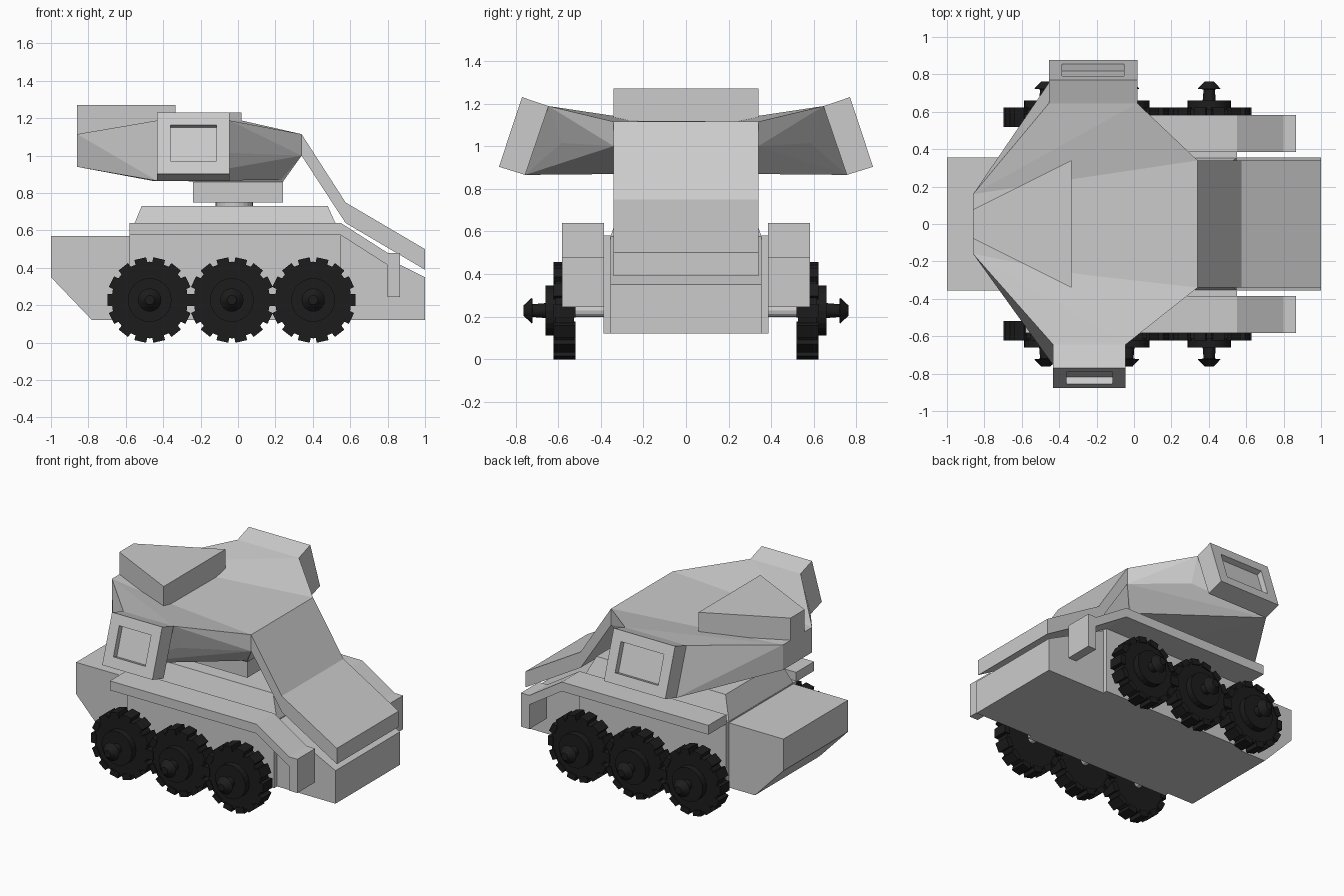
import bpy, bmesh, math
from mathutils import Matrix, Vector

if "Cube" in bpy.data.objects:
    bpy.data.objects.remove(bpy.data.objects["Cube"])


def finish(name, bm, mat=None):
    bmesh.ops.recalc_face_normals(bm, faces=bm.faces)
    me = bpy.data.meshes.new(name)
    bm.to_mesh(me)
    bm.free()
    ob = bpy.data.objects.new(name, me)
    bpy.context.collection.objects.link(ob)
    if mat:
        me.materials.append(mat)
    return ob


def prism(name, pts, y0, y1):
    """Side profile (x, z) extruded from y0 to y1."""
    bm = bmesh.new()
    f = bm.faces.new([bm.verts.new((x, y0, z)) for x, z in pts])
    r = bmesh.ops.extrude_face_region(bm, geom=[f])
    vs = [g for g in r["geom"] if isinstance(g, bmesh.types.BMVert)]
    bmesh.ops.translate(bm, verts=vs, vec=(0, y1 - y0, 0))
    return finish(name, bm)


def hull(name, pts):
    """Faceted solid around a few corner points."""
    bm = bmesh.new()
    for p in pts:
        bm.verts.new(p)
    r = bmesh.ops.convex_hull(bm, input=bm.verts)
    junk = [g for g in r["geom_interior"] if isinstance(g, bmesh.types.BMVert)]
    bmesh.ops.delete(bm, geom=junk, context="VERTS")
    bmesh.ops.dissolve_limit(bm, angle_limit=0.02, verts=bm.verts, edges=bm.edges)
    return finish(name, bm)


def both(pts):
    return [(x, s * y, z) for x, y, z in pts for s in (-1, 1)]


def rect(x0, x1, y, z):
    return both([(x0, y, z), (x1, y, z)])


def lathe(bm, prof, segs):
    """Closed (radius, y) profile revolved around the y axis."""
    rings = []
    for r, y in prof:
        rings.append([bm.verts.new((r * math.cos(2 * math.pi * i / segs), y,
                                    r * math.sin(2 * math.pi * i / segs))) for i in range(segs)])
    for a, b in zip(rings, rings[1:]):
        for i in range(segs):
            j = (i + 1) % segs
            bm.faces.new((a[i], a[j], b[j], b[i]))
    bm.faces.new(rings[0])
    bm.faces.new(rings[-1])


black = bpy.data.materials.new("rubber_black")
black.diffuse_color = (0.012, 0.012, 0.012, 1)
black.use_nodes = True
black.node_tree.nodes["Principled BSDF"].inputs["Base Color"].default_value = black.diffuse_color

# Hull tub, wider middle section and sloped deck
prism("hull_tub", [(-1, .57), (-1, .35), (-.78, .12), (1, .12), (1, .35), (.55, .575)], -.355, .355)
prism("hull_middle", [(-.58, .12), (.55, .12), (.55, .58), (-.58, .58)], -.387, .387)
hull("deck", rect(-.58, .55, .355, .575) + rect(-.515, .48, .30, .73))

# Turret ring and neck box
bm = bmesh.new()
bmesh.ops.create_cone(bm, cap_ends=True, segments=24, radius1=.1, radius2=.1, depth=.06,
                      matrix=Matrix.Translation((-.02, 0, .735)))
finish("turret_ring", bm)
hull("turret_neck", rect(-.24, .24, .24, .75) + rect(-.24, .24, .24, .88))

# Head centre, front plate and roof wedge
hull("head_centre", both([(-.86, .16, .94), (-.86, .16, 1.115), (-.34, .34, 1.12),
                          (.34, .34, 1.115), (.34, .34, 1.0),
                          (-.24, .24, .86), (.24, .24, .86)]))
prism("front_plate", [(.34, 1.115), (.575, .75), (1, .50), (1, .39), (.575, .64), (.34, 1.0)], -.34, .34)
hull("roof_wedge", both([(x, y, z) for z in (1.115, 1.27) for x, y in ((-.86, .078), (-.335, .34))]))

for s, side, x0, x1 in ((-1, "near", -.432, -.045), (1, "far", -.455, .018)):
    # Wing joining head and pod
    wing = [(-.86, .16, .94), (-.86, .16, 1.115), (-.34, .3, 1.12), (.34, .34, 1.115), (.34, .34, 1.0),
            (.24, .24, .87), (-.24, .24, .87),
            (x0, .645, 1.188), (x1, .645, 1.188), (x1, .585, 1.015), (x0, .755, .865)]
    hull(side + "_wing", [(x, s * y, z) for x, y, z in wing])

    # Tilted pod with a recessed window
    sec = [(.645, 1.188), (.77, 1.23), (.878, .903), (.755, .865)]
    bm = bmesh.new()
    a, b = ([bm.verts.new((x, s * y, z)) for y, z in sec] for x in (x0, x1))
    bm.faces.new(a)
    bm.faces.new(b)
    quads = [bm.faces.new((a[i], a[(i + 1) % 4], b[(i + 1) % 4], b[i])) for i in range(4)]
    bmesh.ops.recalc_face_normals(bm, faces=bm.faces)
    bmesh.ops.inset_region(bm, faces=[quads[1]], thickness=.1)
    n = quads[1].normal.copy()
    r = bmesh.ops.extrude_discrete_faces(bm, faces=[quads[1]])
    bmesh.ops.translate(bm, verts=r["faces"][0].verts, vec=n * -.04)
    finish(side + "_pod", bm)

    # Fender with front flap
    prism(side + "_fender", [(-.58, .64), (.55, .64), (.80, .48), (.865, .48), (.865, .245),
                             (.80, .245), (.80, .415), (.55, .575), (-.58, .575)], s * .385, s * .582)

    # Wheels: tyre, hub, spindle with flared cap, tread blocks
    for k, wx in enumerate((-.472, -.033, .402)):
        bm = bmesh.new()
        lathe(bm, [(.12, .525), (.205, .525), (.205, .615), (.117, .615), (.117, .66), (.035, .66),
                   (.03, .72), (.062, .722), (.025, .762)], 24)
        for i in range(14):
            m = Matrix.Rotation(2 * math.pi * i / 14, 4, "Y") @ Matrix.Translation((.207, .57, 0))
            bmesh.ops.create_cube(bm, size=1, matrix=m @ Matrix.Diagonal((.04, .104, .064, 1)))
        bmesh.ops.transform(bm, matrix=Matrix.Translation((wx, 0, .228)) @ Matrix.Diagonal((1, s, 1, 1)),
                            verts=bm.verts)
        finish(f"{side}_wheel_{k + 1}", bm, black)

# Axles
for k, wx in enumerate((-.472, -.033, .402)):
    bm = bmesh.new()
    lathe(bm, [(.03, -.53), (.03, .53)], 12)
    bmesh.ops.translate(bm, verts=bm.verts, vec=(wx, 0, .228))
    finish(f"axle_{k + 1}", bm)
